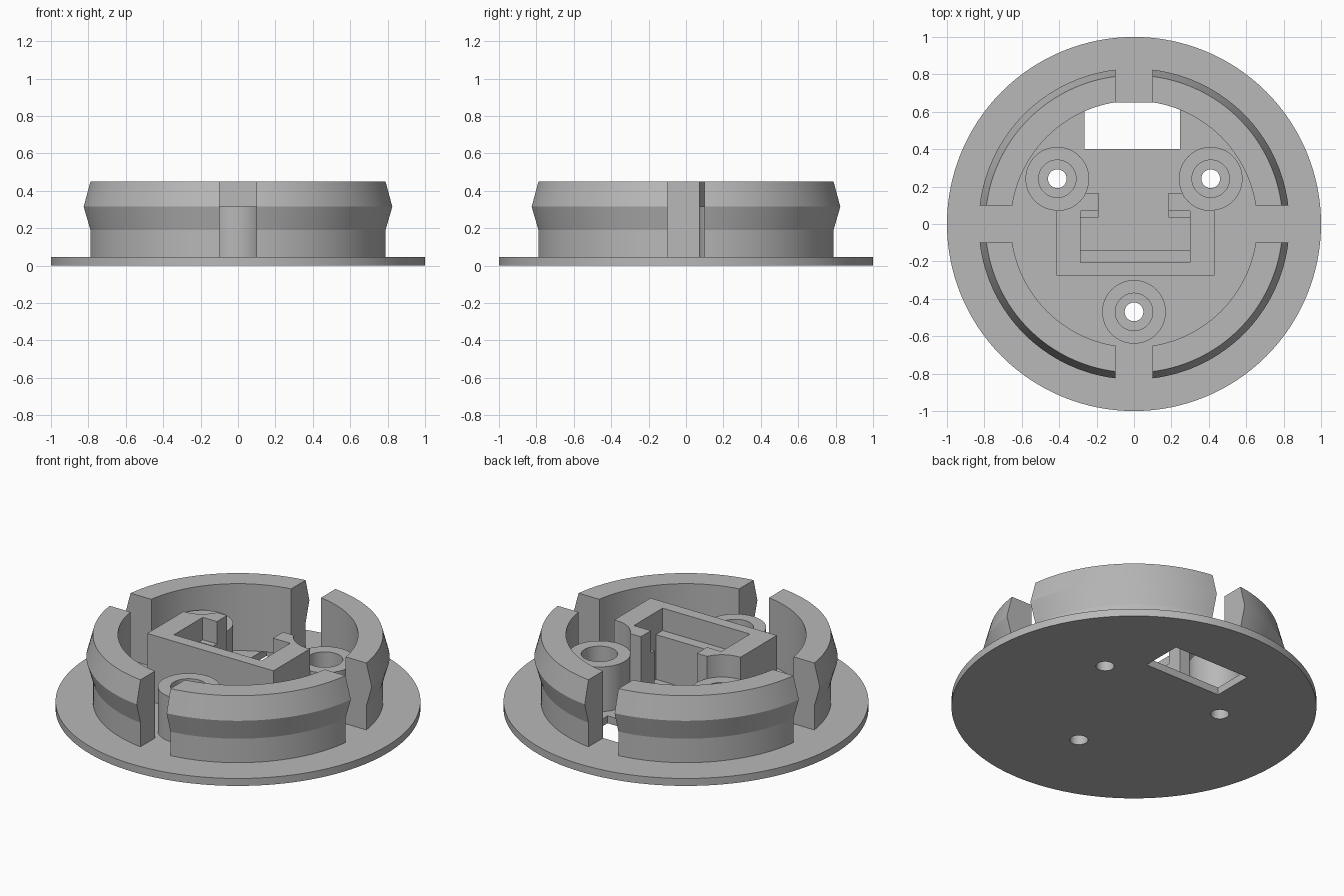
import bpy, bmesh, math

cube = bpy.data.objects.get("Cube")
if cube:
    bpy.data.objects.remove(cube, do_unlink=True)

grey = bpy.data.materials.new("plain_grey")
grey.use_nodes = True
grey.diffuse_color = (0.48, 0.48, 0.48, 1)
grey.node_tree.nodes["Principled BSDF"].inputs["Base Color"].default_value = (0.48, 0.48, 0.48, 1)

PLATE_TOP, LEDGE_TOP, TOP = 0.045, 0.315, 0.45
SINK = 0.005                     # overlap into the plate
BOSSES = [(-0.41, 0.242), (0.41, 0.242), (0, -0.47)]
BOSS_R, BORE_R, HOLE_R = 0.17, 0.1, 0.05


def finish(name, bm):
    bmesh.ops.recalc_face_normals(bm, faces=bm.faces)
    mesh = bpy.data.meshes.new(name)
    bm.to_mesh(mesh)
    bm.free()
    mesh.materials.append(grey)
    obj = bpy.data.objects.new(name, mesh)
    bpy.context.collection.objects.link(obj)
    return obj


def prism(name, outline, z0, z1):
    bm = bmesh.new()
    face = bm.faces.new([bm.verts.new((x, y, z0)) for x, y in outline])
    top = bmesh.ops.extrude_face_region(bm, geom=[face])["geom"]
    for v in top:
        if isinstance(v, bmesh.types.BMVert):
            v.co.z = z1
    return finish(name, bm)


def block(name, x0, x1, y0, y1, z0, z1):
    return prism(name, [(x0, y0), (x1, y0), (x1, y1), (x0, y1)], z0, z1)


def disc(name, x, y, r, z0, z1, n=64):
    turn = [2 * math.pi * i / n for i in range(n)]
    return prism(name, [(x + r * math.cos(a), y + r * math.sin(a)) for a in turn], z0, z1)


def sweep(name, profile, steps, angle, closed, at=(0, 0)):
    """Turn a closed (radius, z) profile; angle(t, r) gives the angle at step t."""
    bm = bmesh.new()
    rows = []
    for i in range(steps if closed else steps + 1):
        row = []
        for r, z in profile:
            a = angle(i / steps, r)
            row.append(bm.verts.new((at[0] + r * math.cos(a), at[1] + r * math.sin(a), z)))
        rows.append(row)
    n = len(profile)
    for i in range(steps):
        a, b = rows[i], rows[(i + 1) % len(rows)]
        for j in range(n):
            k = (j + 1) % n
            bm.faces.new((a[j], b[j], b[k], a[k]))
    if not closed:
        bm.faces.new(rows[0])
        bm.faces.new(rows[-1])
    return finish(name, bm)


def cut(obj, cutters):
    for c in cutters:
        c.hide_render = True
        mod = obj.modifiers.new("cut", "BOOLEAN")
        mod.operation, mod.solver, mod.object = "DIFFERENCE", "EXACT", c
    bpy.context.view_layer.update()
    graph = bpy.context.evaluated_depsgraph_get()
    mesh = bpy.data.meshes.new_from_object(obj.evaluated_get(graph))
    obj.modifiers.clear()
    obj.data = mesh
    for c in cutters:
        bpy.data.objects.remove(c, do_unlink=True)


parts = []

# Base plate with screw holes and cable window
plate = disc("base_plate", 0, 0, 1, 0, PLATE_TOP, 128)
cutters = [disc("hole_cutter", x, y, HOLE_R, -0.1, 0.2) for x, y in BOSSES]
cutters.append(block("window_cutter", -0.265, 0.245, 0.4, 0.65, -0.1, 0.2))
cut(plate, cutters)
parts.append(plate)

# Four snap-ring segments, separated by parallel-sided slots
ring = [(0.658, PLATE_TOP), (0.795, PLATE_TOP), (0.795, 0.19),
        (0.831, LEDGE_TOP), (0.795, TOP), (0.658, TOP)]
for q in range(4):
    def ring_angle(t, r, q=q):
        margin = math.asin(0.1 / r)
        return q * math.pi / 2 + margin + t * (math.pi / 2 - 2 * margin)
    parts.append(sweep(f"snap_ring_segment_{q + 1}", ring, 32, ring_angle, False))

# Counterbored screw bosses
boss = [(HOLE_R, PLATE_TOP - SINK), (BOSS_R, PLATE_TOP - SINK), (BOSS_R, LEDGE_TOP),
        (BORE_R, LEDGE_TOP), (BORE_R, 0.1), (HOLE_R, 0.1)]
for i, centre in enumerate(BOSSES):
    parts.append(sweep(f"screw_boss_{i + 1}", boss, 64,
                       lambda t, r: 2 * math.pi * t, True, centre))

# C-shaped holder, scooped out around the bosses
X0, X1, IN0, IN1, GAP0, GAP1 = -0.415, 0.43, -0.285, 0.3, -0.19, 0.185
FRONT, BACK, IN_FRONT, IN_BACK = -0.275, 0.167, -0.205, 0.07
holder = prism("holder", [
    (X0, FRONT), (X1, FRONT), (X1, BACK), (GAP1, BACK), (GAP1, IN_BACK), (IN1, IN_BACK),
    (IN1, IN_FRONT), (IN0, IN_FRONT), (IN0, IN_BACK), (GAP0, IN_BACK), (GAP0, BACK),
    (X0, BACK)], PLATE_TOP - SINK, TOP)
cut(holder, [disc("boss_cutter", x, y, BOSS_R, 0, 1) for x, y in BOSSES[:2]])
parts.append(holder)

# Lower ledges inside the holder
for name, x0, x1, y0, y1 in (("front_ledge", IN0, IN1, IN_FRONT, -0.14),
                             ("right_ledge", IN0, GAP0, 0.035, IN_BACK),
                             ("left_ledge", GAP1, IN1, 0.035, IN_BACK)):
    parts.append(block(name, x0, x1, y0, y1, PLATE_TOP - SINK, LEDGE_TOP))

# Smooth the round walls, keep the edges sharp
bpy.ops.object.select_all(action="DESELECT")
for obj in parts:
    obj.select_set(True)
bpy.context.view_layer.objects.active = parts[0]
bpy.ops.object.shade_smooth_by_angle(angle=math.radians(12))
